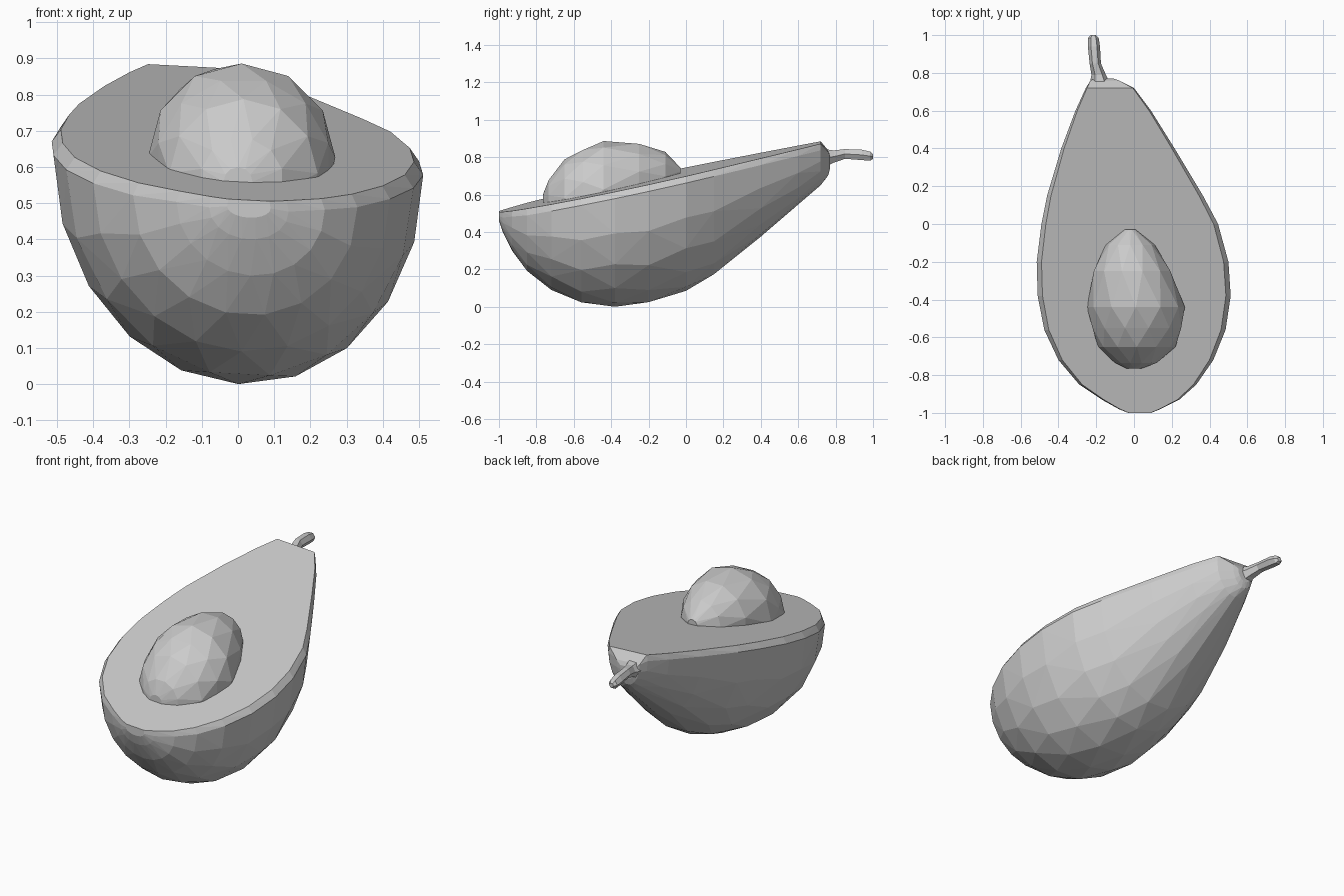
import bpy
import bmesh
from math import sin, cos, pi

default = bpy.data.objects.get("Cube")
if default:
    bpy.data.objects.remove(default, do_unlink=True)

grey = bpy.data.materials.new("plain grey")
grey.use_nodes = True
grey.diffuse_color = (0.6, 0.6, 0.6, 1)
grey.node_tree.nodes["Principled BSDF"].inputs["Base Color"].default_value = (0.6, 0.6, 0.6, 1)


def cut_z(x, y):
    """Height of the tilted cut face."""
    return 0.72 + 0.21 * y - 0.053 * x


def finish(name, bm):
    bmesh.ops.recalc_face_normals(bm, faces=bm.faces)
    mesh = bpy.data.meshes.new(name)
    bm.to_mesh(mesh)
    bm.free()
    mesh.materials.append(grey)
    bpy.context.collection.objects.link(bpy.data.objects.new(name, mesh))


def hull(name, points):
    """Faceted convex solid around a cloud of points."""
    bm = bmesh.new()
    for p in points:
        bm.verts.new(p)
    result = bmesh.ops.convex_hull(bm, input=bm.verts)
    loose = {v for v in result["geom_interior"] + result["geom_unused"]
             if isinstance(v, bmesh.types.BMVert)}
    bmesh.ops.delete(bm, geom=list(loose), context="VERTS")
    bmesh.ops.dissolve_limit(bm, angle_limit=0.02, verts=bm.verts, edges=bm.edges)
    finish(name, bm)


# Fruit half: y, left edge, right edge, underside height, rim drop
sections = [
    (-1.0, -0.03, 0.09, 0.46, 0.02), (-0.98, -0.08, 0.14, 0.40, 0.03),
    (-0.93, -0.17, 0.24, 0.30, 0.03), (-0.85, -0.29, 0.33, 0.19, 0.035),
    (-0.72, -0.40, 0.42, 0.09, 0.035), (-0.56, -0.475, 0.485, 0.02, 0.035),
    (-0.38, -0.51, 0.512, 0.0, 0.035), (-0.2, -0.515, 0.50, 0.02, 0.035),
    (0.0, -0.49, 0.445, 0.085, 0.035), (0.15, -0.46, 0.365, 0.17, 0.035),
    (0.4, -0.385, 0.215, 0.375, 0.035), (0.6, -0.31, 0.09, 0.55, 0.035),
    (0.72, -0.255, 0.0, 0.65, 0.035), (0.76, -0.23, -0.08, 0.70, 0.055),
    (0.77, -0.21, -0.11, 0.74, 0.08),
]
body = []
for row, (y, left, right, bottom, drop) in enumerate(sections):
    cx, hw = (left + right) / 2, (right - left) / 2
    depth = cut_z(cx, y) - drop - bottom
    count = 10 - row % 2
    for i in range(count + 1):
        t = pi * i / count
        x = cx + hw * cos(t)
        body.append((x, y, cut_z(x, y) - drop - depth * sin(t)))
    # Inner edge of the softened rim
    if drop < 0.05:
        for side in (-1, 1):
            x = cx + side * hw * 0.95
            body.append((x, y, cut_z(x, y)))
hull("fruit_half", body)

# Stone: y, centre x, radius
stone = []
for row, (y, cx, r) in enumerate([
        (-0.765, 0.0, 0.04), (-0.735, 0.01, 0.115), (-0.65, 0.015, 0.205),
        (-0.55, 0.015, 0.243), (-0.44, 0.01, 0.259), (-0.25, -0.01, 0.21),
        (-0.11, -0.02, 0.13), (-0.03, -0.02, 0.03)]):
    for i in range(12):
        t = 2 * pi * (i + row % 2 / 2) / 12
        stone.append((cx + r * cos(t), y, cut_z(cx, y) + r * sin(t)))
hull("stone", stone)

# Stem: six-sided bent tube as y, x, z, radius
bm = bmesh.new()
rings = []
for y, x, z, r in [(0.74, -0.18, 0.795, 0.055), (0.79, -0.187, 0.803, 0.038),
                   (0.85, -0.205, 0.817, 0.03), (0.94, -0.212, 0.812, 0.032),
                   (0.985, -0.215, 0.805, 0.028), (1.0, -0.215, 0.803, 0.014)]:
    rings.append([bm.verts.new((x + r * cos(pi * i / 3), y, z + r * sin(pi * i / 3)))
                  for i in range(6)])
for a, b in zip(rings, rings[1:]):
    for i in range(6):
        j = (i + 1) % 6
        bm.faces.new((a[i], a[j], b[j], b[i]))
bm.faces.new(rings[0])
bm.faces.new(rings[-1])
finish("stem", bm)
